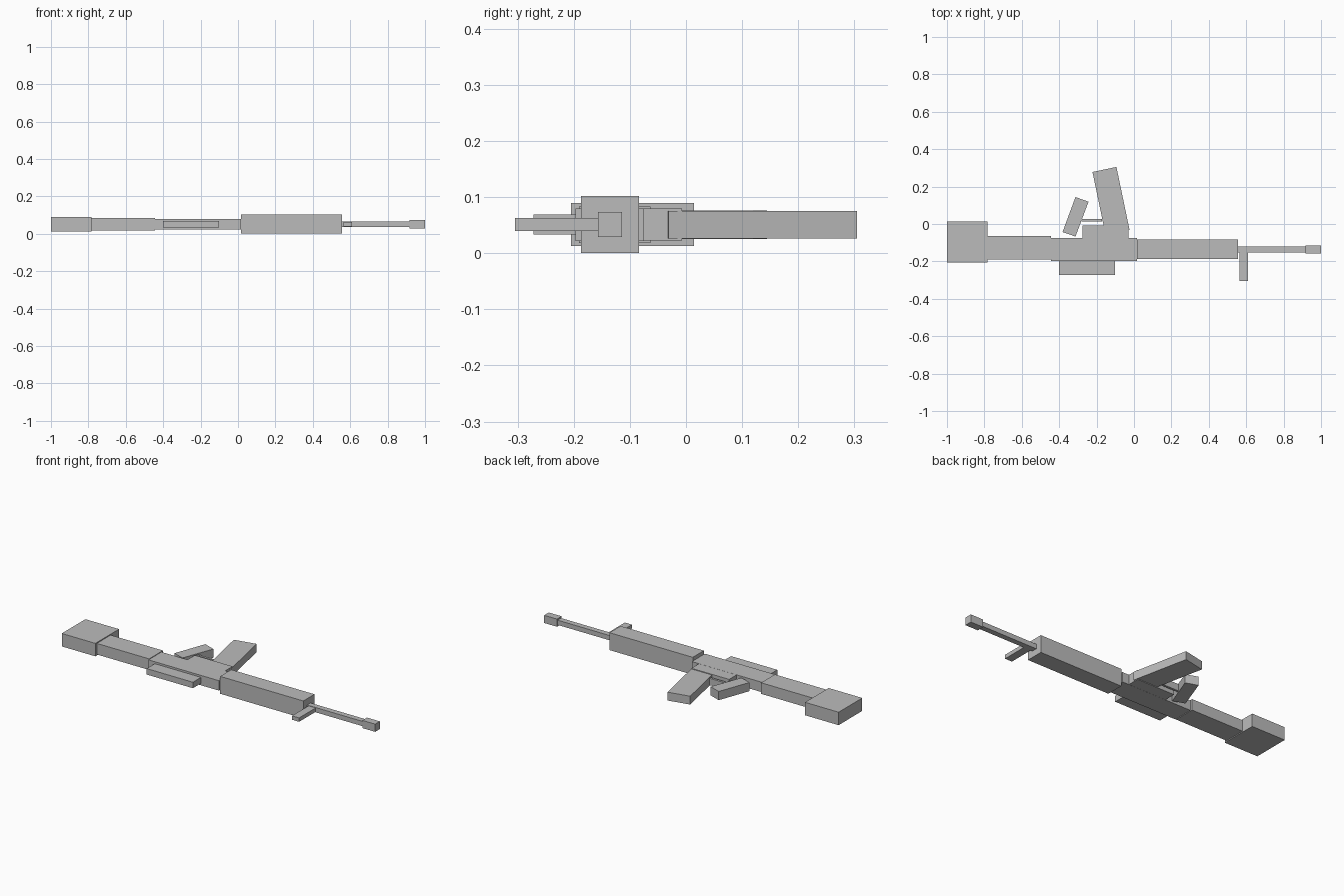
import bpy, bmesh

if "Cube" in bpy.data.objects:
    bpy.data.objects.remove(bpy.data.objects["Cube"])

MID = 0.051  # height of the central plane every part is mirrored about

metal = bpy.data.materials.new("plain_grey")
metal.diffuse_color = (0.5, 0.5, 0.5, 1)
metal.use_nodes = True
metal.node_tree.nodes["Principled BSDF"].inputs["Base Color"].default_value = metal.diffuse_color


def slab(name, outline, half):
    """Extrude a flat outline evenly to both sides of the central plane."""
    bm = bmesh.new()
    face = bm.faces.new([bm.verts.new((x, y, MID - half)) for x, y in outline])
    ext = bmesh.ops.extrude_face_region(bm, geom=[face])
    top = [v for v in ext["geom"] if isinstance(v, bmesh.types.BMVert)]
    bmesh.ops.translate(bm, verts=top, vec=(0, 0, 2 * half))
    bmesh.ops.recalc_face_normals(bm, faces=bm.faces)
    mesh = bpy.data.meshes.new(name)
    bm.to_mesh(mesh)
    bm.free()
    mesh.materials.append(metal)
    bpy.context.collection.objects.link(bpy.data.objects.new(name, mesh))


def box(name, x0, x1, y0, y1, half):
    slab(name, [(x0, y0), (x1, y0), (x1, y1), (x0, y1)], half)


# Stock
box("butt", -1.0, -0.782, -0.205, 0.014, 0.038)
box("stock", -0.782, -0.443, -0.191, -0.063, 0.0325)

# Body
box("receiver", -0.443, 0.015, -0.197, -0.076, 0.029)
box("magazine_well", -0.275, -0.03, -0.10, -0.007, 0.0285)
box("top_rail", -0.402, -0.102, -0.272, -0.197, 0.0175)
box("handguard", 0.015, 0.555, -0.187, -0.084, 0.051)

# Barrel
box("barrel", 0.555, 0.917, -0.152, -0.12, 0.014)
box("muzzle", 0.917, 1.0, -0.157, -0.114, 0.0225)
box("front_sight", 0.564, 0.61, -0.305, -0.15, 0.0115)

# Slanted parts and trigger guard
slab("magazine", [(-0.152, -0.058), (-0.024, -0.031),
                  (-0.094, 0.305), (-0.222, 0.278)], 0.0245)
slab("grip", [(-0.382, -0.043), (-0.313, -0.067),
              (-0.243, 0.119), (-0.313, 0.144)], 0.0255)
box("trigger_guard", -0.28, -0.17, 0.013, 0.026, 0.02)
